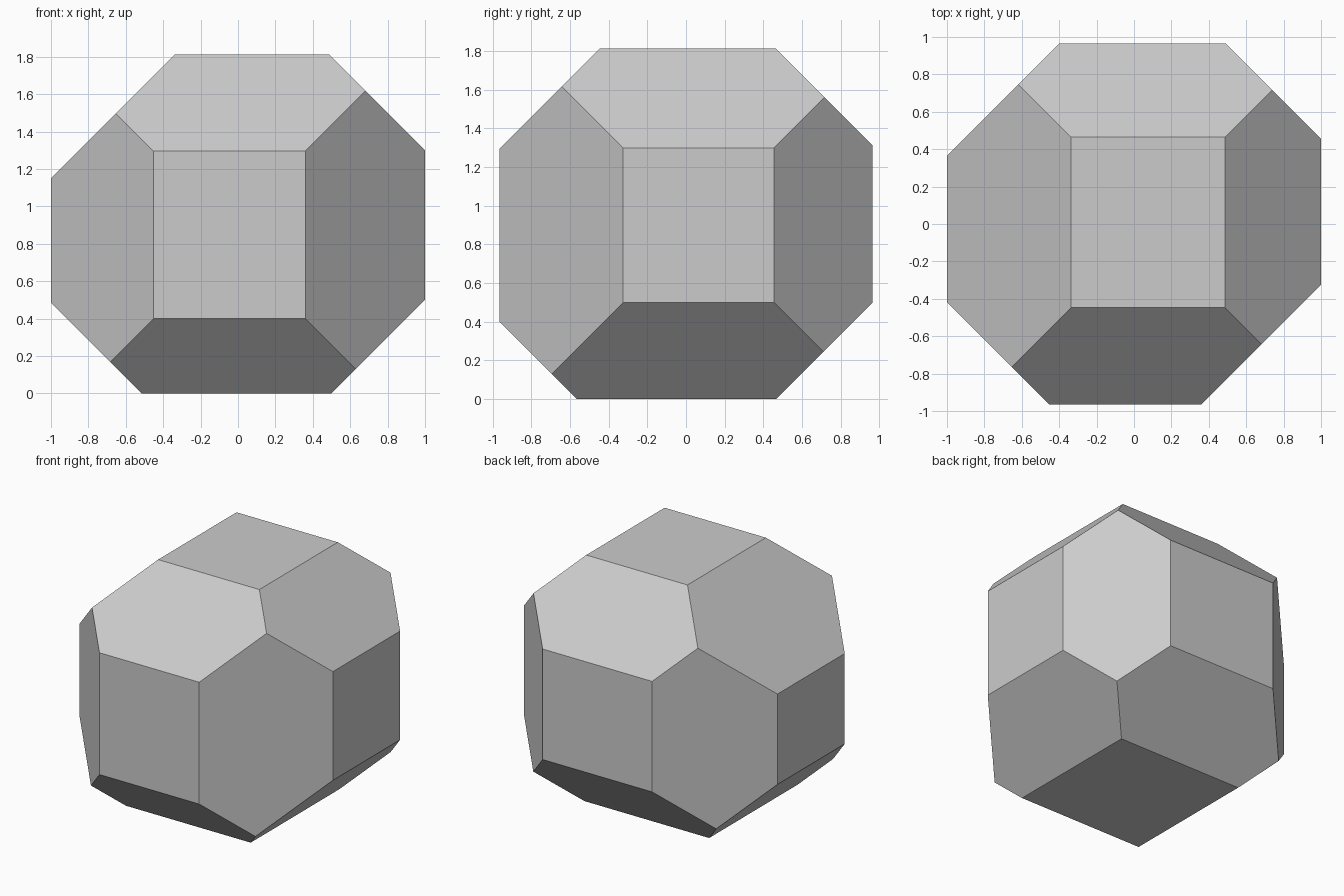
import bpy, bmesh
from mathutils import Vector

if "Cube" in bpy.data.objects:
    bpy.data.objects.remove(bpy.data.objects["Cube"])

SIZE = Vector((2.0, 1.93, 1.813))

# Bevel planes: (normal direction, offset), so that direction . point = offset
CUTS = [
    # edges running along y
    ((1, 0, 1), 2.30), ((-1, 0, 1), 2.15), ((1, 0, -1), 0.50), ((-1, 0, -1), 0.515),
    # edges running along x
    ((0, 1, 1), 2.277), ((0, -1, 1), 2.26), ((0, 1, -1), 0.466), ((0, -1, -1), 0.566),
    # upright edges
    ((1, 1, 0), 1.456), ((-1, 1, 0), 1.365), ((-1, -1, 0), 1.417), ((1, -1, 0), 1.325),
]


def slice_off(bm, direction, offset):
    """Cut away everything beyond the plane and cap the hole."""
    n = Vector(direction)
    geom = bm.verts[:] + bm.edges[:] + bm.faces[:]
    bmesh.ops.bisect_plane(bm, geom=geom, dist=1e-5, plane_co=n * offset / n.length_squared,
                           plane_no=n.normalized(), clear_outer=True)
    rim = [e for e in bm.edges if e.is_boundary]
    bmesh.ops.contextual_create(bm, geom=rim)


# Block
bm = bmesh.new()
bmesh.ops.create_cube(bm, size=1)
bmesh.ops.scale(bm, vec=SIZE, verts=bm.verts)
bmesh.ops.translate(bm, vec=(0, 0, SIZE.z / 2), verts=bm.verts)

# Unevenly chipped edges
for direction, offset in CUTS:
    slice_off(bm, direction, offset)
bmesh.ops.recalc_face_normals(bm, faces=bm.faces)

mesh = bpy.data.meshes.new("faceted_stone")
bm.to_mesh(mesh)
bm.free()
stone = bpy.data.objects.new("faceted_stone", mesh)
bpy.context.collection.objects.link(stone)
